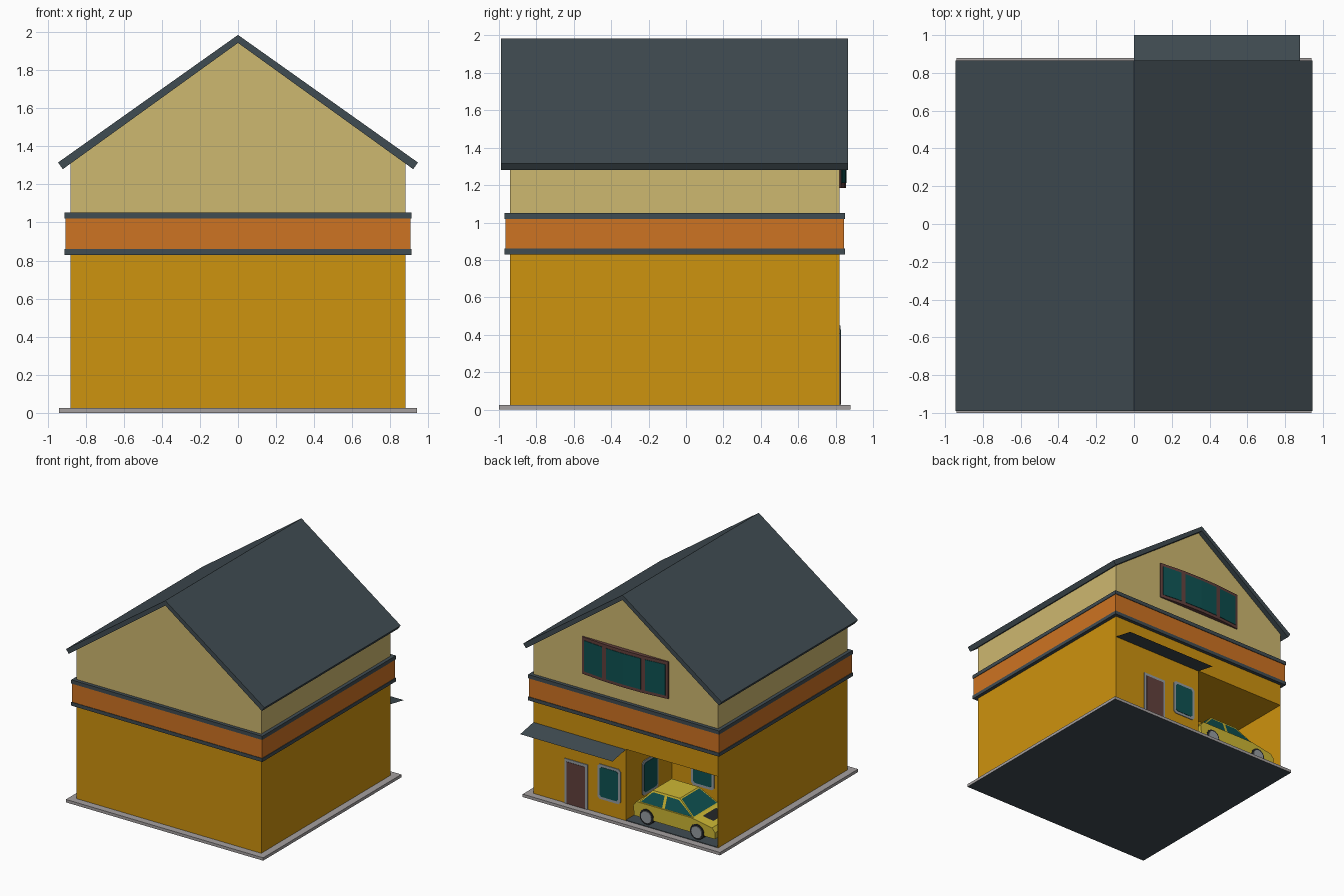
import bpy, bmesh, math
from mathutils import Matrix, Vector

if "Cube" in bpy.data.objects:
    bpy.data.objects.remove(bpy.data.objects["Cube"])


def material(name, r, g, b):
    m = bpy.data.materials.new(name)
    lin = [((c / 255 + 0.055) / 1.055) ** 2.4 if c > 10 else c / 255 / 12.92 for c in (r, g, b)]
    m.diffuse_color = (*lin, 1)
    m.use_nodes = True
    m.node_tree.nodes["Principled BSDF"].inputs["Base Color"].default_value = m.diffuse_color
    return m


MUSTARD = material("mustard wall", 206, 147, 14)
TAN = material("tan wall", 206, 184, 112)
ORANGE = material("orange band", 206, 115, 34)
SLATE = material("slate", 64, 76, 82)
STONE = material("stone grey", 165, 160, 160)
GLASS = material("teal glass", 14, 82, 82)
BROWN = material("brown wood", 98, 64, 60)
FRAME = material("light frame grey", 150, 156, 160)
YELLOW = material("car yellow", 205, 183, 52)
BLACK = material("tyre black", 35, 37, 40)


def build(name, verts, faces, mats, fix=False, rule=None):
    """Mesh object; rule(face) gives the material slot."""
    bm = bmesh.new()
    vs = [bm.verts.new(v) for v in verts]
    for f in faces:
        bm.faces.new([vs[i] for i in f])
    if fix:
        bmesh.ops.recalc_face_normals(bm, faces=bm.faces[:])
    bm.normal_update()
    if rule:
        for f in bm.faces:
            f.material_index = rule(f)
    me = bpy.data.meshes.new(name)
    bm.to_mesh(me)
    bm.free()
    for m in mats:
        me.materials.append(m)
    ob = bpy.data.objects.new(name, me)
    bpy.context.collection.objects.link(ob)
    return ob


def prism(name, pts, axis, a, b, mats, caps=True, rule=None):
    """Outline pulled from a to b along y or z."""
    n = len(pts)
    at = (lambda p, t: (p[0], p[1], t)) if axis == "z" else (lambda p, t: (p[0], t, p[1]))
    verts = [at(p, a) for p in pts] + [at(p, b) for p in pts]
    faces = [(i, (i + 1) % n, (i + 1) % n + n, i + n) for i in range(n)]
    if caps:
        faces += [tuple(range(n))[::-1], tuple(range(n, 2 * n))]
    return build(name, verts, faces, mats, caps, rule)


def rect(x0, x1, y0, y1):
    return [(x0, y0), (x1, y0), (x1, y1), (x0, y1)]


def plate(name, w, h, z, thick, mat, place, cut=0.0):
    """Thin upright plate, optionally with cut corners, facing local +y."""
    x, b, t = w / 2, z, z + h
    if cut:
        pts = [(-x + cut, b), (x - cut, b), (x, b + cut), (x, t - cut),
               (x - cut, t), (-x + cut, t), (-x, t - cut), (-x, b + cut)]
    else:
        pts = rect(-x, x, b, t)
    prism(name, pts, "y", -0.002, thick, [mat]).data.transform(place)


def window(name, x, y, turn=0):
    place = Matrix.Translation((x, y, 0)) @ Matrix.Rotation(turn, 4, "Z")
    plate(name + "_frame", 0.22, 0.30, 0.15, 0.006, FRAME, place, 0.02)
    plate(name + "_glass", 0.175, 0.255, 0.1725, 0.009, GLASS, place, 0.015)


# Ground slab, slate underneath
prism("ground_slab", rect(-0.94, 0.94, -1.0, 0.88), "z", 0, 0.025, [STONE, SLATE],
      rule=lambda f: int(f.normal.z < -0.5))
prism("garage_floor", rect(-0.87, 0, 0.19, 0.82), "z", 0.024, 0.03, [SLATE])

# Ground floor walls with the garage bay cut into the plan
prism("lower_walls", [(-0.88, -0.94), (0.88, -0.94), (0.88, 0.82), (0, 0.82), (0, 0.19),
                      (-0.875, 0.19), (-0.875, 0.82), (-0.88, 0.82)], "z", 0.02, 0.64, [MUSTARD], False)
prism("wall_above_garage", rect(-0.88, 0.88, -0.94, 0.82), "z", 0.64, 0.86, [MUSTARD], False)
build("garage_ceiling", [(-0.88, 0.19, 0.64), (-0.88, 0.82, 0.64), (0, 0.82, 0.64), (0, 0.19, 0.64)],
      [(0, 1, 2, 3)], [MUSTARD])

# Band around the house: orange strip between two slate trims
steps = [(0, 0.83), (0.03, 0.83), (0.03, 0.86), (0.025, 0.86),
         (0.025, 1.02), (0.03, 1.02), (0.03, 1.052), (0, 1.052)]
verts, faces = [], []
for o, z in steps:
    verts += [(x, y, z) for x, y in rect(-0.88 - o, 0.88 + o, -0.94 - o, 0.82 + o)]
for k in range(len(steps) - 1):
    for i in range(4):
        j = (i + 1) % 4
        faces.append((4 * k + i, 4 * k + j, 4 * k + 4 + j, 4 * k + 4 + i))
build("band", verts, faces, [SLATE, ORANGE],
      rule=lambda f: int(abs(f.normal.z) < 0.5 and 0.9 < f.calc_center_median().z < 1.0))

# Upper walls with gables (closed by the roof above)
gable = [(-0.88, 1.04), (0.88, 1.04), (0.88, 1.31), (0, 1.945), (-0.88, 1.31)]
upper = prism("upper_walls", gable, "y", -0.94, 0.82, [TAN])
bm = bmesh.new()
bm.from_mesh(upper.data)
bmesh.ops.delete(bm, geom=[f for f in bm.faces if abs(f.normal.z) > 0.5], context="FACES")
bm.to_mesh(upper.data)
bm.free()

# Roof
prism("roof", [(0, 1.985), (0.945, 1.315), (0.92, 1.28), (0, 1.943), (-0.92, 1.28), (-0.945, 1.315)],
      "y", -0.99, 0.865, [SLATE])

# Awning sheet over the door
build("awning", [(0, 0.82, 0.637), (0, 1.0, 0.603), (0.88, 1.0, 0.603), (0.88, 0.82, 0.637)],
      [(0, 1, 2, 3)], [SLATE], rule=None).data.flip_normals()

# Door and windows
door = Matrix.Translation((0.47, 0.82, 0))
plate("door_frame", 0.22, 0.385, 0.025, 0.006, FRAME, door)
plate("door", 0.175, 0.36, 0.026, 0.009, BROWN, door)
window("entry_window", 0.157, 0.82)
window("garage_side_window", 0, 0.49, math.pi / 2)
window("garage_back_window", -0.295, 0.19)


# Bow window in the gable
def bow(x):
    return 0.855 - 0.027 * (x / 0.41) ** 2


xs = [0.41, 0.385, 0.205, 0.165, 0, -0.165, -0.205, -0.385, -0.41]
prism("bow_window_frame", [(x, bow(x)) for x in xs] + [(-0.41, 0.815), (0.41, 0.815)],
      "z", 1.185, 1.505, [BROWN])
for k, pane in enumerate((xs[1:3], xs[3:6], xs[6:8])):
    outline = [(x, bow(x) + 0.004) for x in pane] + [(x, bow(x) - 0.002) for x in reversed(pane)]
    prism(f"bow_window_glass_{k + 1}", outline, "z", 1.212, 1.478, [GLASS])

# Car body, parked along x with its bonnet towards -x
Y0, Y1 = 0.43, 0.79
prism("car_body", [(-0.06, 0.075), (-0.05, 0.16), (-0.08, 0.2), (-0.60, 0.2),
                   (-0.80, 0.165), (-0.83, 0.13), (-0.83, 0.075)], "y", Y0, Y1, [YELLOW])

# Car cabin with inset glass on the four sides
low = rect(-0.62, -0.10, Y0 + 0.01, Y1 - 0.01)
top = rect(-0.46, -0.20, Y0 + 0.05, Y1 - 0.05)
cabin = build("car_cabin", [(x, y, 0.197) for x, y in low] + [(x, y, 0.31) for x, y in top],
              [(i, (i + 1) % 4, (i + 1) % 4 + 4, i + 4) for i in range(4)] + [(4, 5, 6, 7)],
              [YELLOW, GLASS])
bm = bmesh.new()
bm.from_mesh(cabin.data)
sides = [f for f in bm.faces if f.normal.z < 0.95]
bmesh.ops.inset_individual(bm, faces=sides, thickness=0.016)
for f in sides:
    f.material_index = 1
bm.to_mesh(cabin.data)
bm.free()

# Door pillars, bonnet vent and wheels
for side, lo, hi in (("near", Y1 - 0.01, Y1 - 0.05), ("far", Y0 + 0.01, Y0 + 0.05)):
    out = 0.004 if side == "near" else -0.004
    v = [(x, y + out, z) for y, z in ((lo, 0.2), (hi, 0.308)) for x in (-0.345, -0.32)]
    build("car_pillar_" + side, v, [(0, 1, 3, 2)], [YELLOW])
    for end, x in (("rear", -0.18), ("front", -0.66)):
        y = Y1 if side == "near" else Y0
        for part, r, grow, mat in (("tyre", 0.066, 0.004, BLACK), ("hub", 0.05, 0.01, FRAME)):
            pts = [(x + r * math.cos(a * math.pi / 8), 0.094 + r * math.sin(a * math.pi / 8))
                   for a in range(16)]
            s = 1 if side == "near" else -1
            prism(f"car_{part}_{end}_{side}", pts, "y", y - s * 0.05, y + s * grow, [mat])
build("bonnet_vent", [(x, y, 0.203 - 0.175 * (-0.6 - x)) for x, y in rect(-0.75, -0.65, 0.52, 0.70)],
      [(0, 1, 2, 3)], [BLACK])
